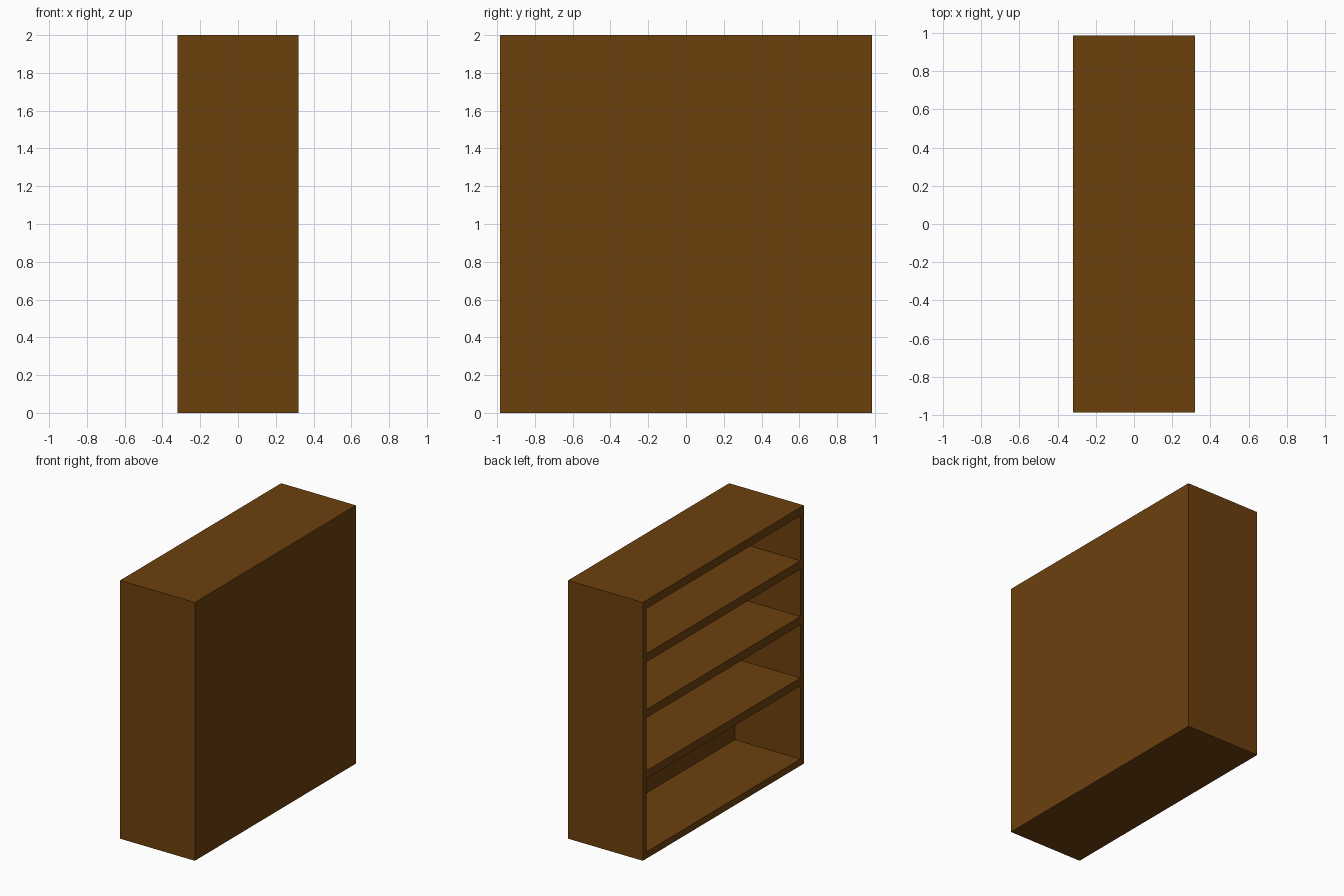
import bpy

if "Cube" in bpy.data.objects:
    bpy.data.objects.remove(bpy.data.objects["Cube"])

wood = bpy.data.materials.new("brown wood")
wood.diffuse_color = (0.15, 0.051, 0.004, 1)
wood.use_nodes = True
wood.node_tree.nodes["Principled BSDF"].inputs["Base Color"].default_value = wood.diffuse_color

# overall half depth, half width, height; side and back thickness
HX, HY, H = 0.32, 0.985, 2.0
SIDE, BACK = 0.043, 0.08


def box(name, x0, x1, y0, y1, z0, z1):
    bpy.ops.mesh.primitive_cube_add(size=1, location=((x0 + x1) / 2, (y0 + y1) / 2, (z0 + z1) / 2))
    ob = bpy.context.object
    ob.name = name
    ob.scale = (x1 - x0, y1 - y0, z1 - z0)
    bpy.ops.object.transform_apply(location=False, rotation=False, scale=True)
    ob.data.materials.append(wood)
    return ob


# end panels, full height and depth
box("near_end_panel", -HX, HX, -HY, -HY + SIDE, 0, H)
box("far_end_panel", -HX, HX, HY - SIDE, HY, 0, H)

# back panel closing the +x side
IY = HY - SIDE
box("back_panel", HX - BACK, HX, -IY, IY, 0, H)

# base, shelves and top, open towards -x
boards = [("base_board", 0, 0.052), ("lower_shelf", 0.618, 0.68), ("middle_shelf", 1.09, 1.155),
          ("upper_shelf", 1.522, 1.587), ("top_board", 1.935, H)]
for name, z0, z1 in boards:
    box(name, -HX, HX - BACK, -IY, IY, z0, z1)
